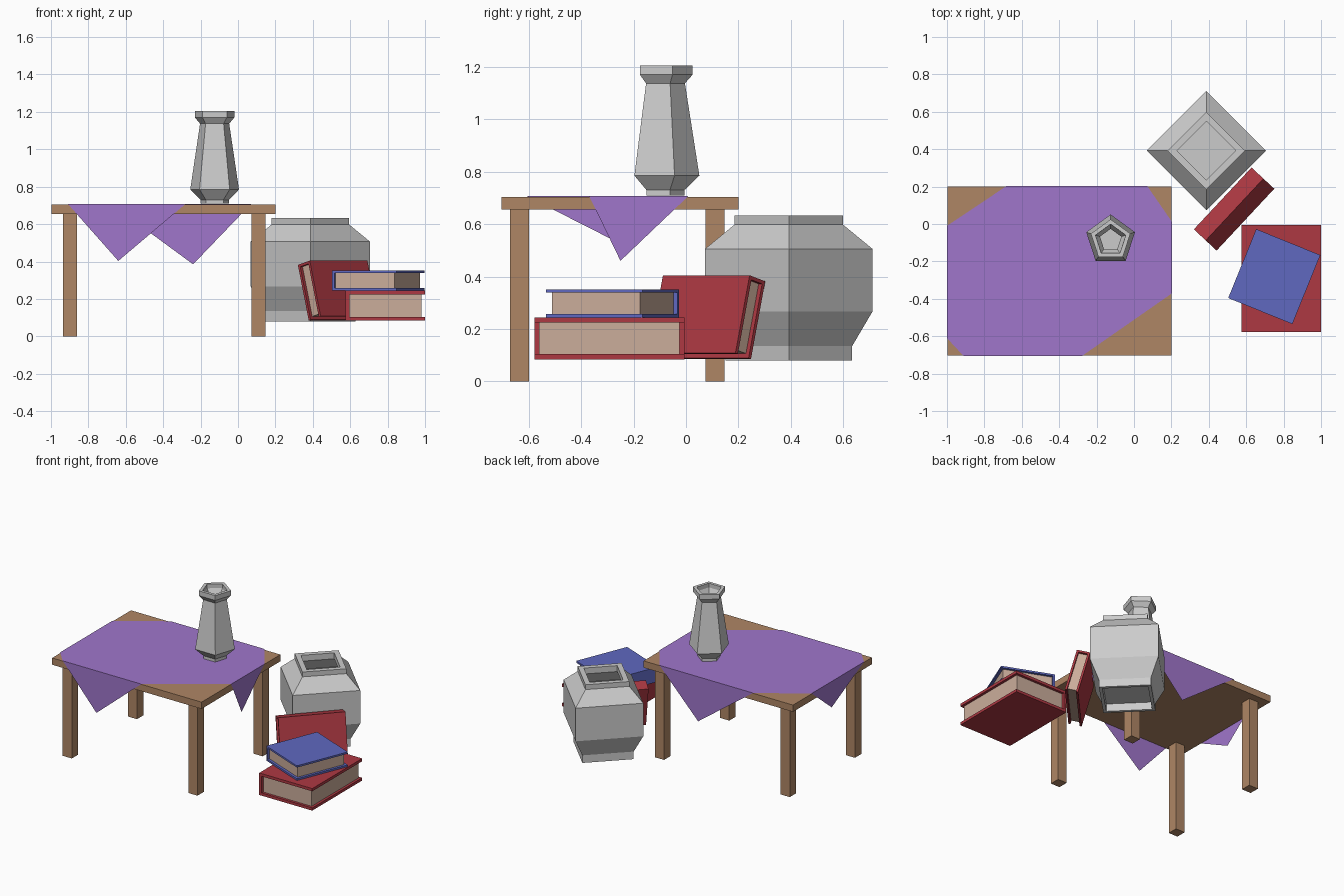
import bpy, bmesh
from math import sin, cos, pi, radians
from mathutils import Matrix, Vector

if "Cube" in bpy.data.objects:
    bpy.data.objects.remove(bpy.data.objects["Cube"])


def material(name, rgb):
    m = bpy.data.materials.new(name)
    m.use_nodes = True
    m.diffuse_color = (*rgb, 1)
    m.node_tree.nodes["Principled BSDF"].inputs["Base Color"].default_value = (*rgb, 1)
    return m


wood = material("wood", (0.43, 0.24, 0.13))
purple = material("purple cloth", (0.35, 0.18, 0.6))
red = material("red cover", (0.42, 0.04, 0.055))
blue = material("blue cover", (0.115, 0.14, 0.53))
paper = material("paper", (0.6, 0.42, 0.33))
clay = material("grey clay", (0.6, 0.6, 0.6))


def finish(name, bm, *mats):
    mesh = bpy.data.meshes.new(name)
    bm.to_mesh(mesh)
    bm.free()
    ob = bpy.data.objects.new(name, mesh)
    bpy.context.collection.objects.link(ob)
    for m in mats:
        mesh.materials.append(m)
    return ob


def add_box(bm, lo, hi, index=0):
    lo, hi = Vector(lo), Vector(hi)
    mat = Matrix.Translation((lo + hi) / 2) @ Matrix.Diagonal((*(hi - lo), 1))
    verts = bmesh.ops.create_cube(bm, size=1, matrix=mat)["verts"]
    for f in {f for v in verts for f in v.link_faces}:
        f.material_index = index


def box(name, lo, hi, mat):
    bm = bmesh.new()
    add_box(bm, lo, hi)
    return finish(name, bm, mat)


def pot(name, center, sides, profile):
    """Faceted closed pot from (radius, height) points, one corner towards +y."""
    bm = bmesh.new()
    rings = []
    for r, z in profile:
        angles = [pi / 2 + 2 * pi * i / sides for i in range(sides)]
        rings.append([bm.verts.new((r * cos(a), r * sin(a), z)) for a in angles])
    for a, b in zip(rings, rings[1:]):
        for i in range(sides):
            j = (i + 1) % sides
            bm.faces.new((a[i], a[j], b[j], b[i]))
    bm.faces.new(rings[0][::-1])
    bm.faces.new(rings[-1])
    bmesh.ops.recalc_face_normals(bm, faces=bm.faces)
    ob = finish(name, bm, clay)
    ob.location = (*center, 0)


def book(name, size, cover, matrix, board=0.017, inset=0.018):
    """Book with its spine on local -x and its boards facing local z."""
    x, y, z = (s / 2 for s in size)
    bm = bmesh.new()
    for lo, hi in ((-z, board - z), (z - board, z)):
        add_box(bm, (-x, -y, lo), (x, y, hi))
    add_box(bm, (-x, -y, board - z), (board - x, y, z - board))
    add_box(bm, (board - x, inset - y, board - z), (x - inset, y - inset, z - board), 1)
    finish(name, bm, cover, paper).matrix_world = matrix


# Table
box("table_top", (-0.998, -0.703, 0.655), (0.2, 0.2, 0.704), wood)
for side, x in (("right", -0.935), ("left", 0.073)):
    for end, y in (("front", -0.672), ("back", 0.074)):
        box(f"{end}_{side}_leg", (x, y, 0), (x + 0.073, y + 0.073, 0.655), wood)

# Tablecloth: flat panel with a corner hanging over each table edge
outline = [(-0.68, 0.204), (-1, -0.01), (-1, -0.61), (-0.91, -0.707),
           (-0.28, -0.707), (0.204, -0.37), (0.204, 0.01), (0.07, 0.204)]
tips = [(-1, -0.24, 0.52), (-0.64, -0.707, 0.403),
        (0.204, -0.25, 0.46), (-0.24, 0.204, 0.385)]
bm = bmesh.new()
edge = [bm.verts.new((x, y, 0.708)) for x, y in outline]
bm.faces.new(edge)
for i, tip in enumerate(tips):
    a, b = edge[2 * i + 1], edge[(2 * i + 2) % 8]
    bm.faces.new((b, a, bm.verts.new(tip)))
finish("tablecloth", bm, purple)

# Vase on the table, hollow
pot("vase", (-0.125, -0.086), 5,
    [(0.08, 0.709), (0.08, 0.73), (0.137, 0.785), (0.082, 1.137), (0.111, 1.17),
     (0.111, 1.205), (0.085, 1.205), (0.085, 1.175), (0.06, 1.137),
     (0.11, 0.79), (0.06, 0.745)])

# Large square jar with a recessed base, hollow
pot("jar", (0.387, 0.392), 4,
    [(0.212, 0.135), (0.212, 0.08), (0.242, 0.08), (0.242, 0.135), (0.319, 0.266),
     (0.319, 0.506), (0.207, 0.598), (0.207, 0.633), (0.157, 0.633),
     (0.157, 0.59), (0.28, 0.49), (0.28, 0.28), (0.21, 0.16)])

# Stacked books
book("bottom_book", (0.425, 0.572, 0.16), red, Matrix.Translation((0.7875, -0.292, 0.164)), 0.02)
book("top_book", (0.37, 0.398, 0.107), blue,
     Matrix.Translation((0.75, -0.281, 0.298)) @ Matrix.Rotation(radians(-22.1), 4, "Z"), 0.013)

# Book leaning on the jar, spine upwards
turn, lean = radians(47), radians(15)
along = Vector((cos(turn), sin(turn), 0))
up = Vector((-sin(turn) * sin(lean), cos(turn) * sin(lean), cos(lean)))
axes = Matrix((-up, along, (-up).cross(along))).transposed().to_4x4()
book("leaning_book", (0.307, 0.452, 0.09), red, Matrix.Translation((0.535, 0.08, 0.245)) @ axes, 0.014)
